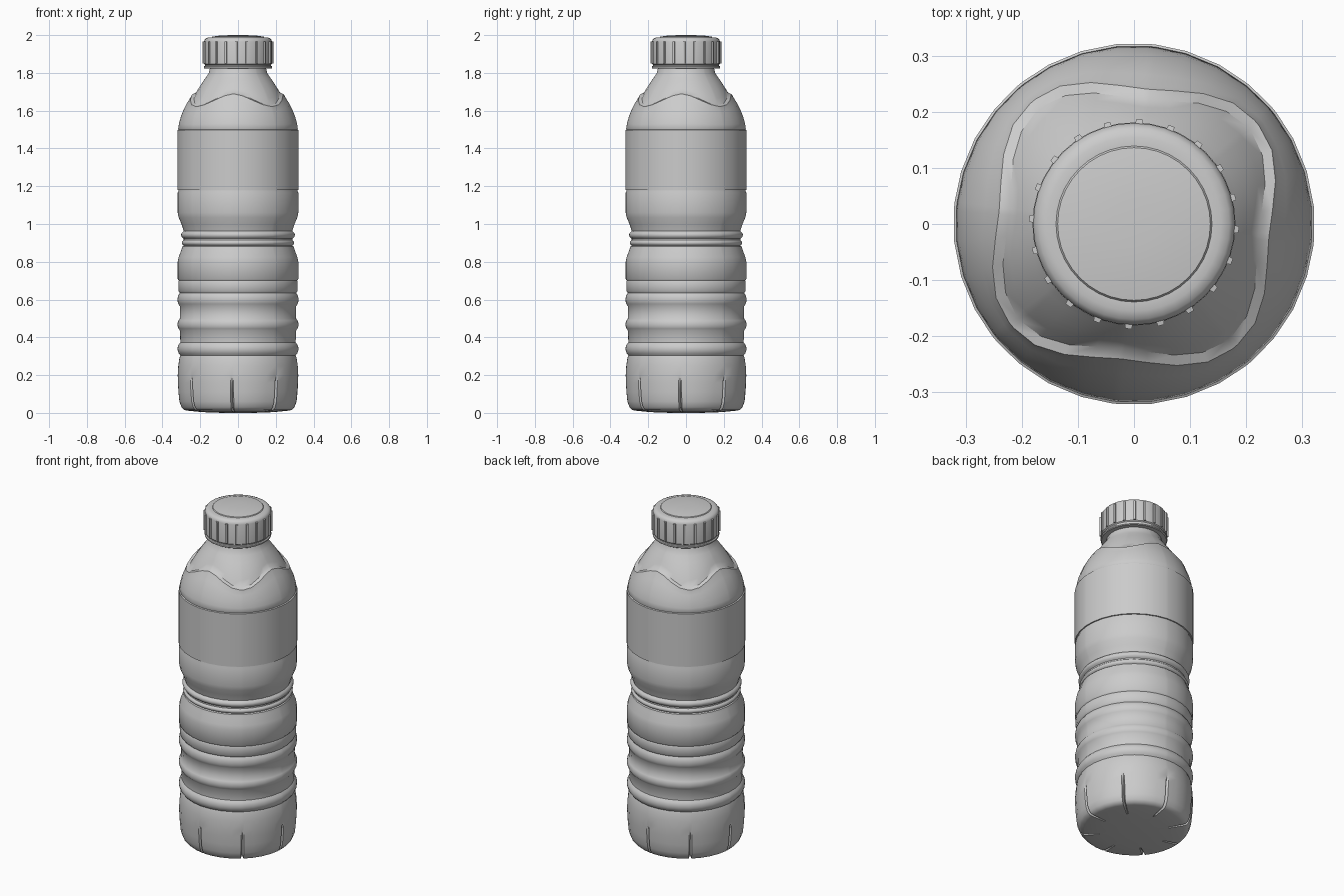
import bpy, bmesh, math
from math import sin, cos, pi, radians

cube = bpy.data.objects.get("Cube")
if cube:
    bpy.data.objects.remove(cube, do_unlink=True)

grey = bpy.data.materials.new("plain_grey")
grey.use_nodes = True
colour = (0.6, 0.6, 0.6, 1)
grey.diffuse_color = colour
grey.node_tree.nodes["Principled BSDF"].inputs["Base Color"].default_value = colour


def finish(bm, name, angle):
    """Turn a bmesh into a shaded object."""
    bmesh.ops.recalc_face_normals(bm, faces=bm.faces)
    mesh = bpy.data.meshes.new(name)
    bm.to_mesh(mesh)
    bm.free()
    mesh.materials.append(grey)
    mesh.shade_smooth()
    mesh.set_sharp_from_angle(angle=radians(angle))
    obj = bpy.data.objects.new(name, mesh)
    bpy.context.collection.objects.link(obj)
    return obj


def loft(name, rows, angles, place, angle=35):
    """Skin rings of points; place(row, angle) gives radius and height."""
    bm = bmesh.new()
    rings = []
    for row in rows:
        ring = []
        for a in angles:
            r, z = place(row, a)
            ring.append(bm.verts.new((r * cos(a), r * sin(a), z)))
        rings.append(ring)
    n = len(angles)
    for low, high in zip(rings, rings[1:]):
        for i in range(n):
            j = (i + 1) % n
            bm.faces.new((low[i], low[j], high[j], high[i]))
    bm.faces.new(rings[0][::-1])
    bm.faces.new(rings[-1])
    return finish(bm, name, angle)


def bulge(z0, z1, r0, r1, steps=6):
    """Rounded ring between two heights."""
    return [(r0 + (r1 - r0) * sin(pi * i / steps) ** 0.7 if 0 < i < steps else r0,
             z0 + (z1 - z0) * i / steps) for i in range(steps + 1)]


# Columns: 32 sides, with a narrow slit at every fourth one for the foot grooves
step = 2 * pi / 32
phase = -step / 2
slit = radians(1.5)
columns = []
for i in range(32):
    a = phase + i * step
    columns += [a - slit, a, a + slit] if i % 4 == 0 else [a]
slit_angles = {columns[k] for k in range(1, len(columns), 6)}

# Shoulder outline, sampled by height
shoulder = [(1.5, 0.318), (1.53, 0.314), (1.57, 0.303), (1.63, 0.278), (1.695, 0.235),
            (1.73, 0.206), (1.77, 0.174), (1.8, 0.155), (1.83, 0.148)]


def shoulder_radius(z):
    for (z0, r0), (z1, r1) in zip(shoulder, shoulder[1:]):
        if z <= z1:
            return r0 + (r1 - r0) * (z - z0) / (z1 - z0)
    return shoulder[-1][1]


# Body rows: radius, height, groove depth, wave amount, wave inset
foot = [(0.08, 0, 0), (0.19, 0.004, 0), (0.27, 0.012, 0.018), (0.287, 0.016, 0.028),
        (0.3, 0.03, 0.028), (0.311, 0.06, 0.025), (0.316, 0.11, 0.02),
        (0.319, 0.16, 0.012), (0.32, 0.2, 0), (0.317, 0.25, 0), (0.311, 0.29, 0)]
plain = bulge(0.305, 0.373, 0.306, 0.321)
plain += bulge(0.435, 0.5, 0.308, 0.321)
plain += bulge(0.565, 0.635, 0.309, 0.321)
plain += [(0.316, 0.645), (0.317, 0.694), (0.314, 0.7), (0.32, 0.708), (0.32, 0.8),
          (0.315, 0.825), (0.3, 0.865), (0.295, 0.882)]
plain += bulge(0.886, 0.914, 0.288, 0.298)
plain += bulge(0.922, 0.962, 0.288, 0.302)
plain += [(0.292, 0.975), (0.3, 1.0), (0.315, 1.035), (0.32, 1.06), (0.32, 1.165),
          (0.316, 1.176), (0.316, 1.18), (0.322, 1.181), (0.322, 1.497), (0.316, 1.5)]
waves = [(1.503, 0, 0), (1.53, 0.1, 0), (1.56, 0.3, 0), (1.59, 0.55, 0), (1.62, 0.8, 0),
         (1.643, 1, 0), (1.655, 1, -0.002), (1.663, 1, 0.012), (1.69, 0.8, 0.008),
         (1.72, 0.45, 0.004), (1.75, 0.2, 0), (1.775, 0, 0), (1.8, 0, 0), (1.83, 0, 0)]
rows = [(r, z, g, 0, 0) for r, z, g in foot]
rows += [(r, z, 0, 0, 0) for r, z in plain]
rows += [(None, z, 0, w, inset) for z, w, inset in waves]


def body_point(row, a):
    r, z, groove, wave, inset = row
    if r is None:
        z += wave * 0.033 * cos(4 * (a - phase))
        return shoulder_radius(z) - inset, z
    if groove and a in slit_angles:
        r -= groove
        if z < 0.03:
            z += groove * 0.6
    return r, z


loft("bottle_body", rows, columns, body_point, 38)

# Screw cap with a collar and a slightly domed top
cap_rows = [(0.14, 1.822), (0.176, 1.822), (0.181, 1.826), (0.181, 1.834), (0.175, 1.837),
            (0.175, 1.843), (0.18, 1.848), (0.18, 1.965), (0.177, 1.975), (0.17, 1.983),
            (0.155, 1.988), (0.139, 1.988), (0.136, 1.992), (0.1, 1.997), (0.04, 2.0)]
cap_angles = [i * 2 * pi / 40 for i in range(40)]
loft("screw_cap", cap_rows, cap_angles, lambda row, a: row)

# Grip ribs around the cap
bm = bmesh.new()
count = 20
for i in range(count):
    a = radians(-3) + i * 2 * pi / count
    verts = bmesh.ops.create_cube(bm, size=1)["verts"]
    for v in verts:
        taper = 0.7 if v.co.x > 0 else 1
        x, y = 0.18 + v.co.x * 0.014, v.co.y * 0.016 * taper
        z = 1.908 + v.co.z * 0.12 * (0.96 if v.co.x > 0 else 1)
        v.co = (x * cos(a) - y * sin(a), x * sin(a) + y * cos(a), z)
finish(bm, "cap_ribs", 30)
